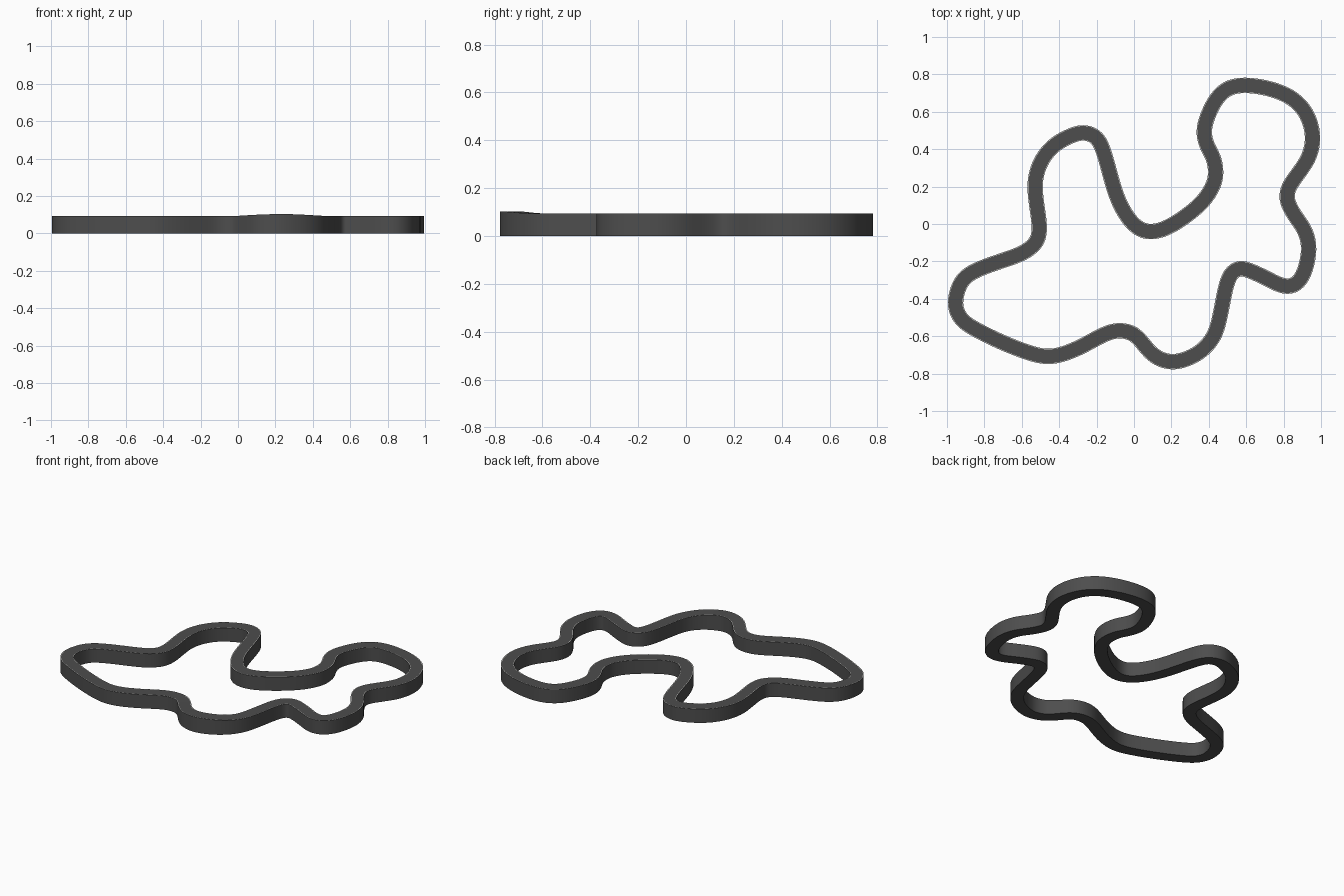
import bpy, bmesh, math
from mathutils import Vector

if "Cube" in bpy.data.objects:
    bpy.data.objects.remove(bpy.data.objects["Cube"])

def material(name, rgb):
    m = bpy.data.materials.new(name)
    m.diffuse_color = (*rgb, 1)
    m.use_nodes = True
    m.node_tree.nodes["Principled BSDF"].inputs["Base Color"].default_value = m.diffuse_color
    return m

asphalt = material("asphalt grey", (0.075, 0.075, 0.075))
white = material("edge line white", (0.75, 0.75, 0.73))

# Centre line of the circuit
PATH = [(-.957,-.42),(-.925,-.31),(-.85,-.25),(-.717,-.20),(-.60,-.158),(-.524,-.10),
        (-.505,-.02),(-.52,.10),(-.53,.22),(-.50,.33),(-.43,.42),(-.33,.475),(-.262,.488),
        (-.198,.46),(-.16,.38),(-.128,.265),(-.09,.14),(-.037,.04),(.02,-.02),(.085,-.042),
        (.165,-.025),(.26,.03),(.353,.105),(.41,.18),(.437,.255),(.428,.345),(.39,.42),
        (.374,.495),(.395,.58),(.445,.675),(.513,.73),(.61,.742),(.738,.72),(.85,.67),
        (.925,.585),(.957,.468),(.936,.36),(.882,.275),(.83,.20),(.818,.13),(.856,.05),
        (.914,-.035),(.936,-.136),(.91,-.26),(.86,-.325),(.79,-.33),(.70,-.286),(.62,-.25),
        (.567,-.238),(.52,-.265),(.49,-.34),(.465,-.468),(.433,-.59),(.364,-.676),
        (.273,-.725),(.187,-.737),(.10,-.70),(.03,-.617),(-.02,-.58),(-.085,-.57),
        (-.16,-.59),(-.29,-.66),(-.395,-.70),(-.476,-.708),(-.567,-.687),(-.717,-.628),
        (-.866,-.553),(-.93,-.50)]
HALF, STEPS = 0.041, 6

def smooth_path(pts):
    """Closed Catmull-Rom curve, lightly averaged."""
    out, n = [], len(pts)
    for i in range(n):
        a, b, c, d = (Vector(pts[(i + k) % n]) for k in (-1, 0, 1, 2))
        for s in range(STEPS):
            t = s / STEPS
            out.append(0.5 * (2*b + (c-a)*t + (2*a-5*b+4*c-d)*t*t + (3*b-a-3*c+d)*t**3))
    n = len(out)
    for _ in range(6):
        out = [(out[i-1] + 2*out[i] + out[(i+1) % n]) / 4 for i in range(n)]
    return out

def height(p):
    # Gentle crest on the front bend
    d = math.hypot(p.x - 0.23, p.y + 0.74) / 0.28
    return 0.093 + (0.01 * (1 + math.cos(math.pi * d)) / 2 if d < 1 else 0)

def sweep(name, profile, mats, closed_mats):
    """Sweep (offset, height factor, lift) points along the circuit."""
    bm = bmesh.new()
    path = smooth_path(PATH)
    n, rings = len(path), []
    for i, p in enumerate(path):
        t = (path[(i+1) % n] - path[i-1]).normalized()
        side = Vector((-t.y, t.x))
        rings.append([bm.verts.new((*(p + side*o), height(p)*f)) for o, f in profile])
    m = len(profile)
    for i in range(n):
        a, b = rings[i], rings[(i+1) % n]
        for k in range(m):
            f = bm.faces.new((a[k], b[k], b[(k+1) % m], a[(k+1) % m]))
            f.material_index = closed_mats[k]
    bmesh.ops.recalc_face_normals(bm, faces=bm.faces)
    me = bpy.data.meshes.new(name)
    bm.to_mesh(me)
    bm.free()
    ob = bpy.data.objects.new(name, me)
    bpy.context.collection.objects.link(ob)
    for mat in mats:
        me.materials.append(mat)
    bpy.context.view_layer.objects.active = ob
    ob.select_set(True)
    bpy.ops.object.shade_smooth_by_angle(angle=math.radians(35))
    return ob

# Solid road body with a thin painted line near each edge
E1, E2 = HALF - 0.0015, HALF - 0.0045
sweep("circuit_track",
      [(-HALF, 0), (-HALF, 1), (-E1, 1), (-E2, 1), (E2, 1), (E1, 1), (HALF, 1), (HALF, 0)],
      [asphalt, white], [0, 0, 1, 0, 1, 0, 0, 0])
